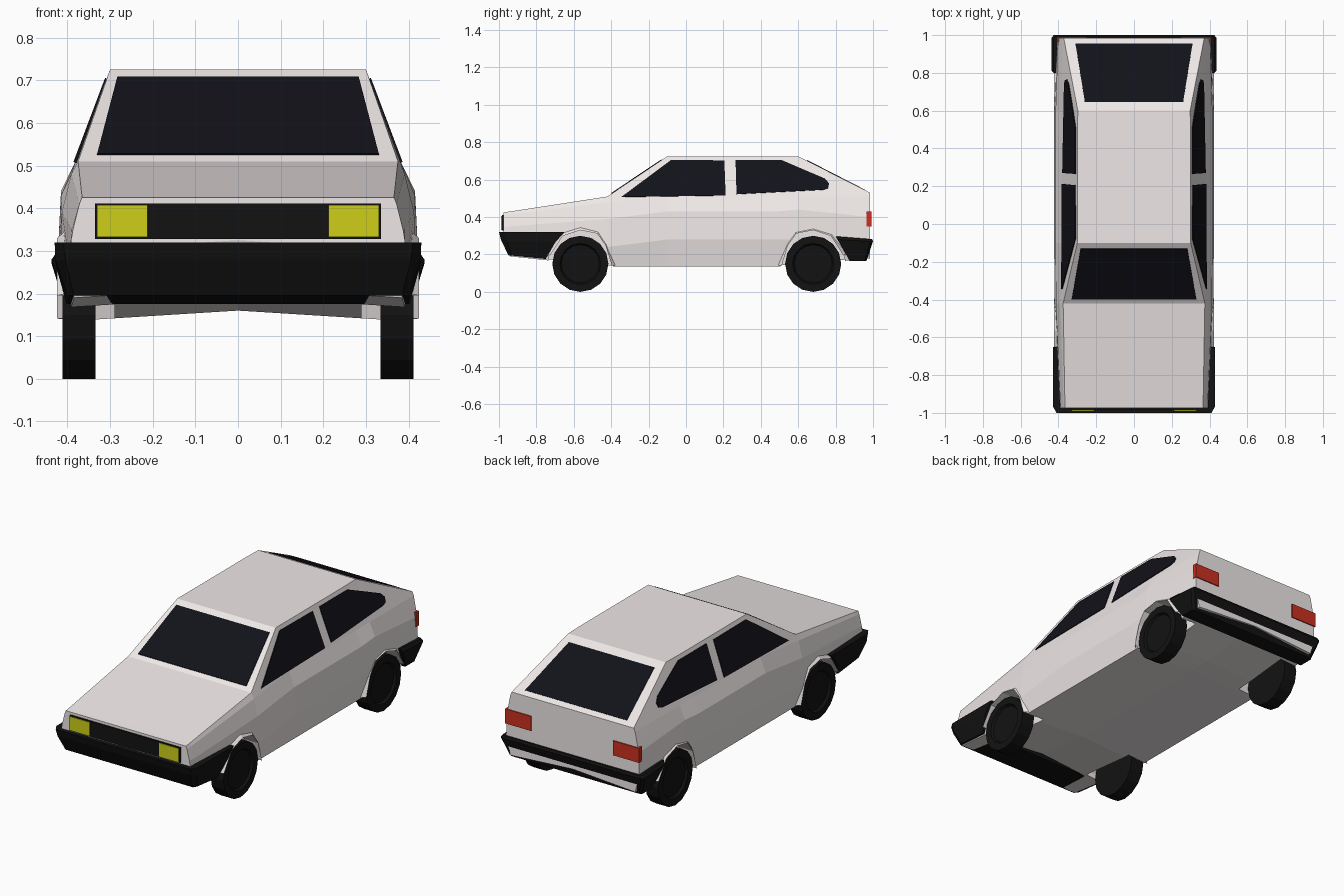
import bpy, bmesh, math
from mathutils import Matrix

if "Cube" in bpy.data.objects:
    bpy.data.objects.remove(bpy.data.objects["Cube"])


def material(name, rgb):
    m = bpy.data.materials.new(name)
    m.diffuse_color = (*rgb, 1)
    m.use_nodes = True
    m.node_tree.nodes["Principled BSDF"].inputs["Base Color"].default_value = m.diffuse_color
    return m


PAINT = material("pale_paint", (0.86, 0.81, 0.80))
BLACK = material("black_trim", (0.006, 0.006, 0.006))
GLASS = material("dark_glass", (0.006, 0.006, 0.01))
YELLOW = material("yellow_lamp", (0.62, 0.62, 0.01))
RED = material("red_lamp", (0.6, 0.03, 0.015))


def finish(name, bm, mat):
    bmesh.ops.recalc_face_normals(bm, faces=bm.faces)
    me = bpy.data.meshes.new(name)
    bm.to_mesh(me)
    bm.free()
    ob = bpy.data.objects.new(name, me)
    bpy.context.collection.objects.link(ob)
    if mat:
        me.materials.append(mat)
    return ob


def loft(bm, rings, closed=True, caps=True):
    rows = [[bm.verts.new(p) for p in r] for r in rings]
    n = len(rows[0])
    for a, b in zip(rows, rows[1:]):
        for i in range(n if closed else n - 1):
            j = (i + 1) % n
            bm.faces.new((a[i], a[j], b[j], b[i]))
    if caps:
        bm.faces.new(rows[0])
        bm.faces.new(rows[-1])


def panel(name, pts, mat, thick=0.008):
    bm = bmesh.new()
    bm.faces.new([bm.verts.new(p) for p in pts])
    ob = finish(name, bm, mat)
    s = ob.modifiers.new("thickness", 'SOLIDIFY')
    s.thickness, s.offset = thick, 0
    return ob


def box(name, lo, hi, mat):
    bm = bmesh.new()
    loft(bm, [[(lo[0], lo[1], z), (hi[0], lo[1], z), (hi[0], hi[1], z), (lo[0], hi[1], z)]
              for z in (lo[2], hi[2])])
    return finish(name, bm, mat)


# Body shell: half cross-sections (x, z) from sill to roof edge, lofted along y
cabin = [(.40, .135), (.423, .28), (.415, .43), (.381, .51), (.30, .725)]
stations = [
    (-.975, [(.385, .30), (.392, .32), (.387, .35), (.372, .41), (.366, .425)]),
    (-.94, [(.385, .19), (.396, .28), (.39, .35), (.373, .413), (.366, .43)]),
    (-.42, [(.40, .135), (.42, .24), (.413, .39), (.391, .48), (.375, .51)]),
    (-.10, cabin),
    (.48, cabin),
    (.60, [(.40, .14), (.423, .28), (.415, .44), (.381, .51), (.297, .725)]),
    (.985, [(.38, .18), (.405, .28), (.402, .40), (.38, .51), (.372, .53)]),
]
bm = bmesh.new()
loft(bm, [[(0, y, h[0][1] + .025)] + [(x, y, z) for x, z in h]
          + [(-x, y, z) for x, z in reversed(h)] for y, h in stations])
body = finish("body_shell", bm, PAINT)

# Wheel arches: one outline, flipped for the rear, used for wells and flares
ARCH = [(-.18, .20), (-.105, .315), (0, .35), (.10, .33), (.15, .26), (.187, .14)]
AXLES = ((-.565, 1), (.68, -1))
ZC = .15


def arch(y, flip, x, k):
    return [(x, y + flip * d * k, ZC + (z - ZC) * k) for d, z in ARCH]


bm = bmesh.new()
for y, flip in AXLES:
    for side in (-1, 1):
        loft(bm, [arch(y, flip, side * x, .93)
                  + [(side * x, y + flip * .18, 0), (side * x, y - flip * .18, 0)]
                  for x in (.29, .55)])
cutter = finish("wheel_well_cutter", bm, None)
cutter.hide_render = True
cut = body.modifiers.new("wells", 'BOOLEAN')
cut.operation, cut.solver, cut.object = 'DIFFERENCE', 'EXACT', cutter
bpy.context.view_layer.objects.active = body
bpy.ops.object.modifier_apply(modifier="wells")
bpy.data.objects.remove(cutter)

for y, flip in AXLES:
    end = "front" if y < 0 else "rear"
    for side in (-1, 1):
        tag = f"{end}_{'right' if side > 0 else 'left'}"
        # Arch flare
        bm = bmesh.new()
        loft(bm, [arch(y, flip, side * .402, 1), arch(y, flip, side * .424, .90),
                  arch(y, flip, side * .34, .90)], closed=False, caps=False)
        finish(tag + "_arch_flare", bm, PAINT)
        # Wheel with a recessed rim
        bm = bmesh.new()
        bmesh.ops.create_cone(bm, cap_ends=True, segments=16, radius1=.15, radius2=.15, depth=.078)
        bm.faces.ensure_lookup_table()
        hub = [f for f in bm.faces if f.normal.z > .9]
        bmesh.ops.inset_region(bm, faces=hub, thickness=.04)
        bmesh.ops.inset_region(bm, faces=hub, thickness=.008, depth=-.012)
        bmesh.ops.transform(bm, verts=bm.verts, matrix=Matrix.Translation((side * .373, y, ZC))
                            @ Matrix.Rotation(side * math.pi / 2, 4, 'Y'))
        finish(tag + "_wheel", bm, BLACK)


# Bumpers: mirrored outlines (x, y, z) stacked from bottom to top
def bumper(name, rings):
    bm = bmesh.new()
    loft(bm, [r + [(-x, y, z) for x, y, z in reversed(r)] for r in rings])
    finish(name, bm, BLACK)


bumper("front_bumper", [
    [(.385, -.95, .196), (.40, -.93, .194), (.402, -.75, .176)],
    [(.405, -.99, .28), (.427, -.96, .275), (.427, -.70, .265)],
    [(.41, -1.0, .32), (.43, -.965, .32), (.43, -.65, .32)]])
bumper("rear_bumper", [
    [(.405, .875, .166), (.405, .955, .166), (.39, .965, .166)],
    [(.437, .81, .28), (.437, .985, .27), (.425, 1.0, .27)],
    [(.425, .80, .297), (.425, .98, .283), (.415, .995, .283)]])

# Grille and headlamps
box("grille", (-.335, -.985, .328), (.335, -.965, .411), BLACK)
for side in (-1, 1):
    a, b = sorted((side * .212, side * .331))
    box("headlamp", (a, -.989, .332), (b, -.98, .407), YELLOW)
    # Tail lamps wrap round the corners
    a, b = sorted((side * .25, side * .408))
    box("tail_lamp", (a, .965, .35), (b, .991, .43), RED)

# Windscreen and rear window
panel("windscreen", [(-.33, -.398, .525), (.33, -.398, .525), (.283, -.13, .705), (-.283, -.13, .705)], GLASS)
panel("rear_window", [(-.31, .955, .543), (.31, .955, .543), (.26, .645, .702), (-.26, .645, .702)], GLASS)

# Side windows, laid on the sloping cabin side
door = [(-.345, .507), (-.08, .704), (.205, .702), (.212, .515)]
quarter = [(.265, .704), (.51, .704), (.74, .606), (.765, .58), (.76, .555), (.735, .546), (.27, .522)]
for side in (-1, 1):
    for name, pts in (("door_window", door), ("quarter_window", quarter)):
        panel(name, [(side * (.30 + .377 * (.725 - z)), y, z) for y, z in pts], GLASS)
